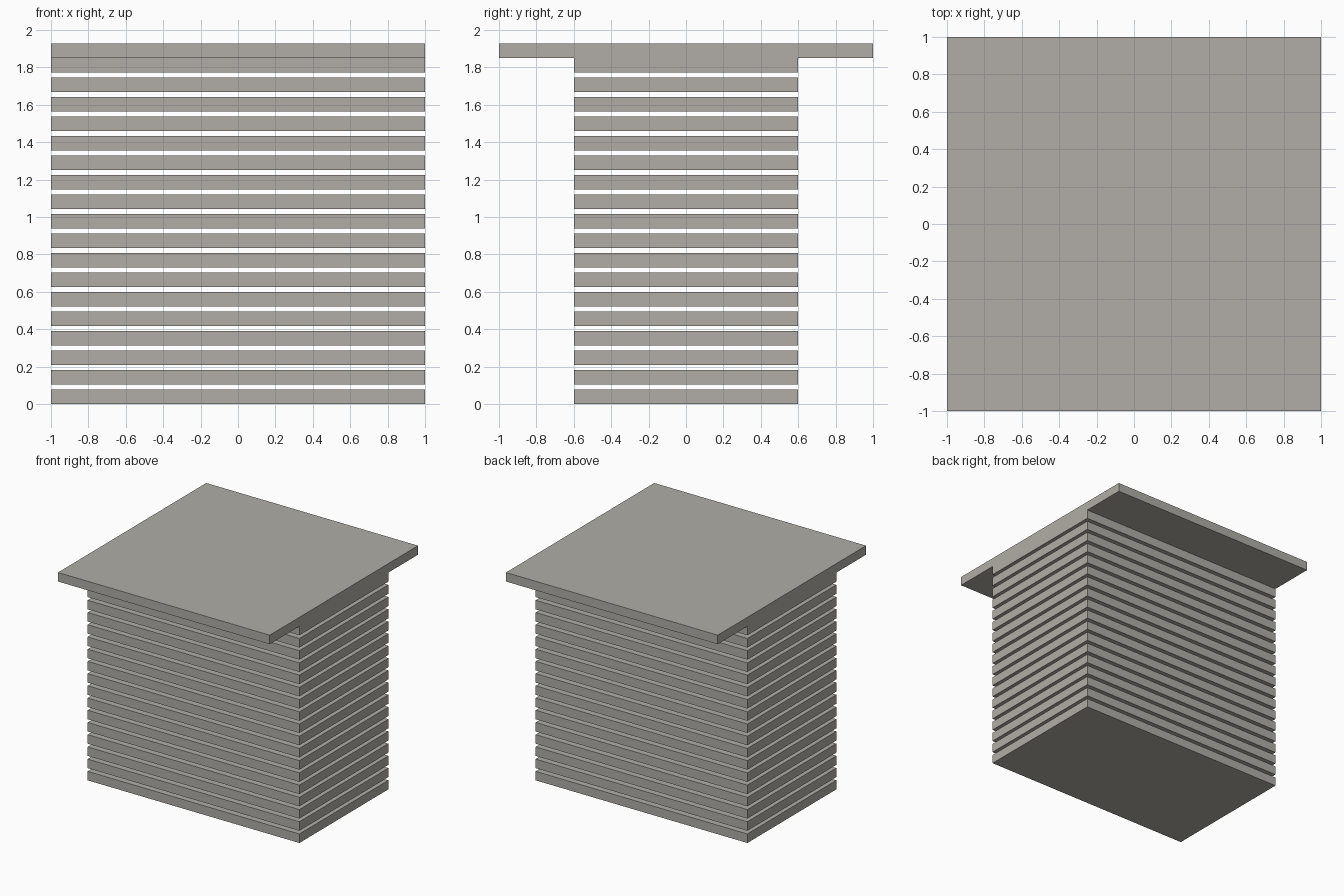
import bpy

if "Cube" in bpy.data.objects:
    bpy.data.objects.remove(bpy.data.objects["Cube"])

# Single stone colour
stone = bpy.data.materials.new("warm_grey_stone")
stone.diffuse_color = (0.44, 0.42, 0.385, 1.0)
stone.use_nodes = True
stone.node_tree.nodes["Principled BSDF"].inputs["Base Color"].default_value = stone.diffuse_color

THICK = 0.077      # thickness of every slab
TOP = 1.927        # top of the cap
COUNT = 18         # slabs in the stack
STEP = (TOP - 2 * THICK) / (COUNT - 1)


def slab(name, width, depth, z):
    """Box of slab thickness whose underside is at z."""
    bpy.ops.mesh.primitive_cube_add(size=1, location=(0, 0, z + THICK / 2))
    obj = bpy.context.object
    obj.name = name
    obj.scale = (width, depth, THICK)
    bpy.ops.object.transform_apply(location=False, rotation=False, scale=True)
    obj.data.materials.append(stone)
    return obj


# Evenly spaced stack of slabs with open gaps
for i in range(COUNT):
    slab(f"stack_slab_{i + 1:02d}", 2.0, 1.2, i * STEP)

# Square cap resting on the top slab
slab("top_cap", 2.0, 2.0, TOP - THICK)
